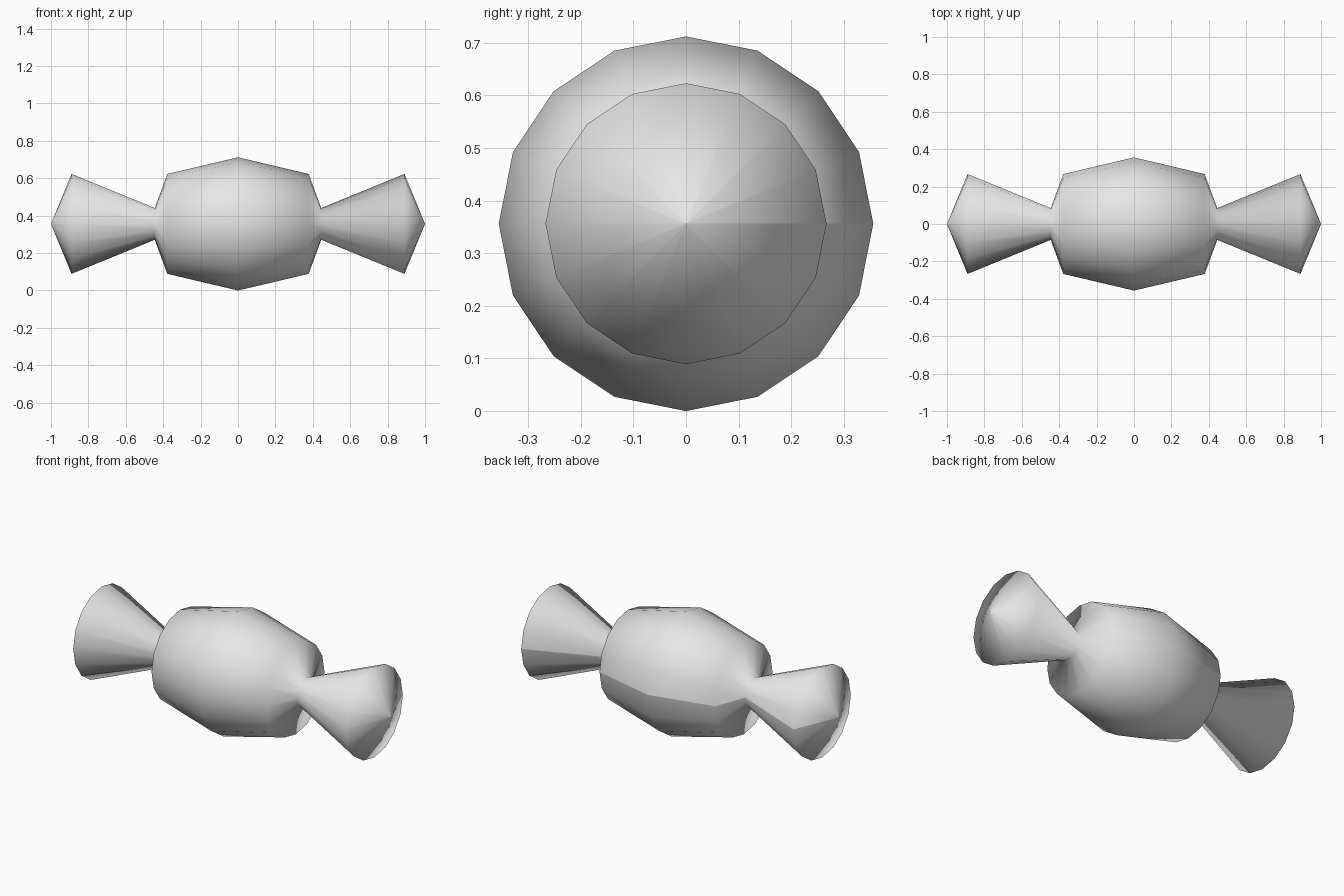
import bpy
import bmesh
import math
from mathutils import Vector

SIDES = 16
RADIUS = 0.356  # widest radius, also the height of the long axis

# Start clean
cube = bpy.data.objects.get("Cube")
if cube:
    bpy.data.objects.remove(cube, do_unlink=True)

# Wrapper material
wrapper = bpy.data.materials.new("light grey wrapper")
wrapper.use_nodes = True
grey = (0.8, 0.8, 0.8, 1.0)
wrapper.diffuse_color = grey
wrapper.node_tree.nodes["Principled BSDF"].inputs["Base Color"].default_value = grey

# Half profile (x, radius): belly, shoulder, pinched neck, flared twist, tip
half = [(0, RADIUS), (0.378, 0.267), (0.445, 0.085), (0.89, 0.267), (1, 0)]
profile = [(-x, r) for x, r in reversed(half[1:])] + half

# Spin the profile round the long axis, leaving an open wrapper seam at the back
bm = bmesh.new()
verts = [bm.verts.new((x, r, 0)) for x, r in profile]
edges = [bm.edges.new(pair) for pair in zip(verts, verts[1:])]
bmesh.ops.spin(bm, geom=verts + edges, cent=(0, 0, 0), axis=(1, 0, 0),
               angle=math.tau, steps=SIDES, use_merge=False)

# Point every face away from the axis, or outwards along it at the ends
bm.normal_update()
for face in bm.faces:
    c = face.calc_center_median()
    if face.normal.dot(Vector((0, c.y, c.z))) < 0:
        face.normal_flip()
    face.smooth = True
bmesh.ops.translate(bm, verts=bm.verts, vec=(0, 0, RADIUS))

mesh = bpy.data.meshes.new("wrapped_sweet")
bm.to_mesh(mesh)
bm.free()
mesh.materials.append(wrapper)
sweet = bpy.data.objects.new("wrapped_sweet", mesh)
bpy.context.collection.objects.link(sweet)
